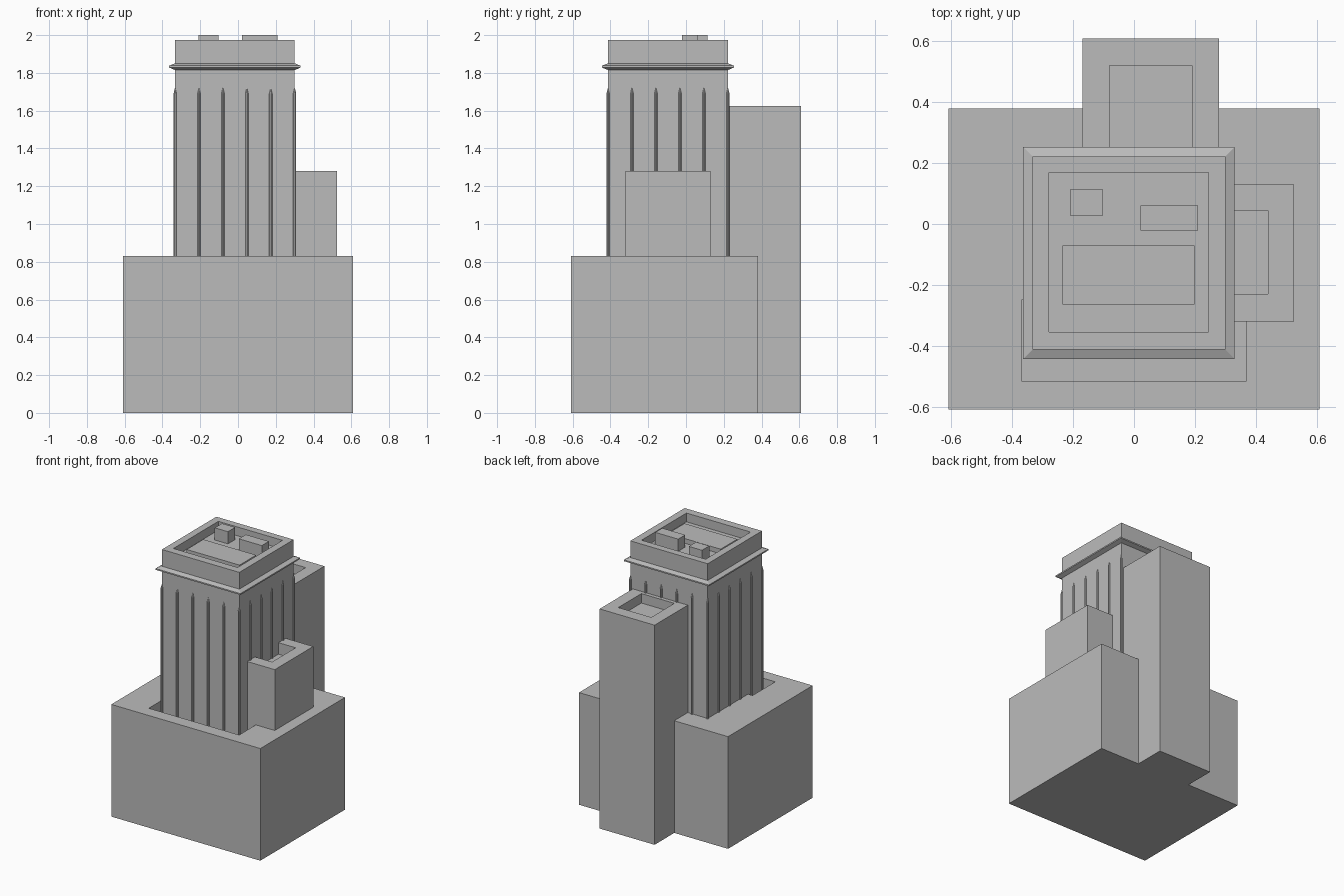
import bpy
import bmesh
import math

cube = bpy.data.objects.get("Cube")
if cube:
    bpy.data.objects.remove(cube, do_unlink=True)

stone = bpy.data.materials.new("grey stone")
stone.use_nodes = True
stone.diffuse_color = (0.5, 0.5, 0.5, 1)
bsdf = next(n for n in stone.node_tree.nodes if n.type == 'BSDF_PRINCIPLED')
bsdf.inputs["Base Color"].default_value = stone.diffuse_color


def rect(x0, x1, y0, y1, z):
    return [(x0, y0, z), (x1, y0, z), (x1, y1, z), (x0, y1, z)]


def ring(x, y, z, r, sides=8):
    turns = [(i + 0.5) * math.tau / sides for i in range(sides)]
    return [(x + r * math.cos(a), y + r * math.sin(a), z) for a in turns]


def loft(bm, loops):
    """Join equal loops of points with quads and cap both ends."""
    rows = [[bm.verts.new(p) for p in loop] for loop in loops]
    for low, high in zip(rows, rows[1:]):
        for i in range(len(low)):
            j = (i + 1) % len(low)
            bm.faces.new((low[i], low[j], high[j], high[i]))
    bm.faces.new(rows[0][::-1])
    bm.faces.new(rows[-1])


def part(name, *lofts):
    bm = bmesh.new()
    for loops in lofts:
        loft(bm, loops)
    bmesh.ops.recalc_face_normals(bm, faces=bm.faces)
    mesh = bpy.data.meshes.new(name)
    bm.to_mesh(mesh)
    bm.free()
    mesh.materials.append(stone)
    obj = bpy.data.objects.new(name, mesh)
    bpy.context.collection.objects.link(obj)
    return obj


def block(name, area, z0, z1, well=None, floor=0):
    """Box, optionally with a rectangular well sunk in its top."""
    loops = [rect(*area, z0), rect(*area, z1)]
    if well:
        loops += [rect(*well, z1), rect(*well, floor)]
    return part(name, loops)


# Main masses
X0, X1, Y0, Y1 = -0.333, 0.3, -0.413, 0.222
block("podium", (-0.61, 0.61, -0.61, 0.38), 0, 0.83,
      (-0.37, 0.37, -0.515, -0.25), 0.73)
block("rear_tower", (-0.17, 0.28, 0.12, 0.61), 0, 1.625,
      (-0.08, 0.19, 0.25, 0.52), 1.555)
block("side_annex", (0.1, 0.525, -0.32, 0.13), 0.6, 1.28,
      (0.2, 0.44, -0.23, 0.045), 1.195)
block("main_tower", (X0, X1, Y0, Y1), 0.6, 1.975,
      (-0.28, 0.245, -0.355, 0.17), 1.91)

# Cornice: bevelled band around the tower
profile = [(0, 1.815), (0.031, 1.828), (0.031, 1.838), (0, 1.851)]
part("cornice", [rect(X0 - d, X1 + d, Y0 - d, Y1 + d, z) for d, z in profile])

# Pointed ribs around all four walls, shared at the corners
BAYS = 5
ribs = []
for i in range(BAYS + 1):
    for j in range(BAYS + 1):
        if i in (0, BAYS) or j in (0, BAYS):
            x = X0 + (X1 - X0) * i / BAYS
            y = Y0 + (Y1 - Y0) * j / BAYS
            ribs.append([ring(x, y, z, r) for z, r in
                         ((0.7, 0.009), (1.69, 0.009), (1.72, 0.001))])
part("wall_ribs", *ribs)

# Rooftop equipment
block("roof_slab", (-0.235, 0.198, -0.265, -0.07), 1.9, 1.945)
block("roof_box_small", (-0.21, -0.102, 0.028, 0.113), 1.9, 2.0)
block("roof_box_long", (0.022, 0.21, -0.022, 0.06), 1.9, 2.0)
